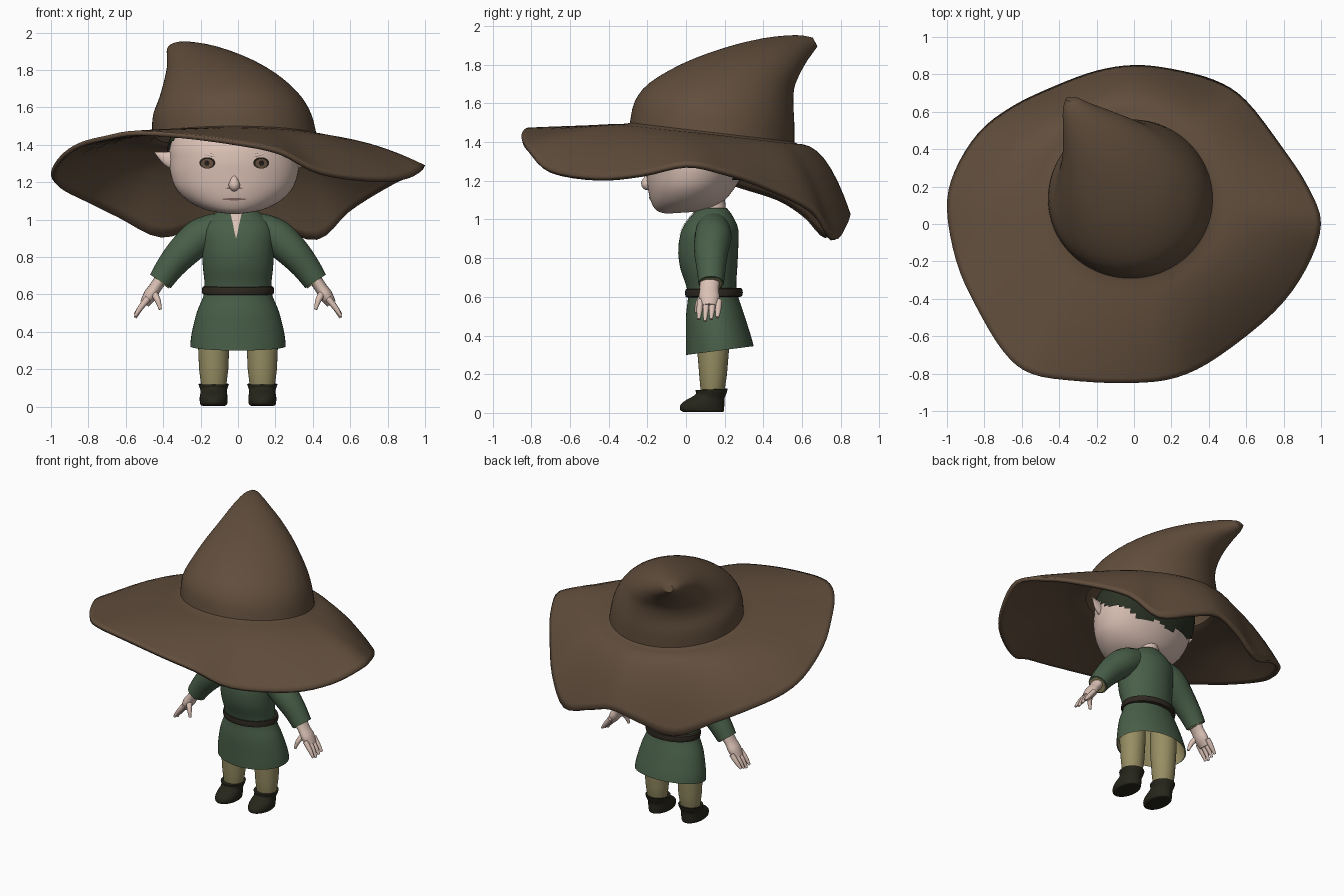
import bpy
from math import sin, cos, pi, atan2, radians
from mathutils import Vector

cube = bpy.data.objects.get("Cube")
if cube:
    bpy.data.objects.remove(cube, do_unlink=True)


def material(name, r, g, b):
    m = bpy.data.materials.new(name)
    m.use_nodes = True
    m.diffuse_color = (r, g, b, 1)
    m.node_tree.nodes["Principled BSDF"].inputs["Base Color"].default_value = (r, g, b, 1)
    return m


FELT = material("brown felt", .12, .076, .046)
SKIN = material("pale skin", .70, .53, .46)
GREEN = material("green cloth", .066, .114, .066)
KHAKI = material("khaki cloth", .31, .27, .125)
BOOT = material("dark boot leather", .02, .019, .011)
BELT = material("dark belt leather", .027, .021, .014)
HAIR = material("dark green hair", .024, .032, .018)
IRIS = material("brown iris", .13, .08, .05)
PUPIL = material("dark pupil", .015, .011, .008)
LIP = material("dusky lip", .25, .15, .13)


def spline(rows, n, closed=False):
    """Catmull-Rom through equal-length tuples, n steps per span."""
    k, out = len(rows), []
    pick = (lambda i: rows[i % k]) if closed else (lambda i: rows[max(0, min(k - 1, i))])
    for i in range(k if closed else k - 1):
        p = [pick(i + d) for d in (-1, 0, 1, 2)]
        for s in range(n):
            t = s / n
            out.append(tuple(.5 * (2 * b + (c - a) * t + (2 * a - 5 * b + 4 * c - d) * t * t
                                   + (3 * b - a - 3 * c + d) * t ** 3)
                             for a, b, c, d in zip(*p)))
    return out if closed else out + [tuple(rows[-1])]


def make(name, verts, faces, mat):
    mesh = bpy.data.meshes.new(name)
    mesh.from_pydata([tuple(v) for v in verts], [], faces)
    mesh.materials.append(mat)
    ob = bpy.data.objects.new(name, mesh)
    bpy.context.collection.objects.link(ob)
    bpy.ops.object.select_all(action='DESELECT')
    ob.select_set(True)
    bpy.context.view_layer.objects.active = ob
    bpy.ops.object.shade_smooth_by_angle(angle=radians(50))
    return ob


def loft(name, rings, mat, bottom=True, top=True, keep=None):
    """Skin closed rings listed from bottom to top."""
    n, verts = len(rings[0]), [v for r in rings for v in r]
    faces = [(i * n + j, i * n + (j + 1) % n, (i + 1) * n + (j + 1) % n, (i + 1) * n + j)
             for i in range(len(rings) - 1) for j in range(n)]
    if top:
        faces.append(tuple(range(len(verts) - n, len(verts))))
    if bottom:
        faces.append(tuple(reversed(range(n))))
    if keep:
        faces = [f for f in faces if keep(sum((Vector(verts[i]) for i in f), Vector()) / len(f))]
    return make(name, verts, faces, mat)


def ring(row, angles=None):
    """Tilted ellipse: front y, back y, front z, back z, half width, centre x."""
    y0, y1, z0, z1, w, cx = row
    angles = angles or [2 * pi * j / 48 for j in range(48)]
    return [(cx + w * cos(a), (y0 + y1) / 2 + (y1 - y0) / 2 * sin(a),
             (z0 + z1) / 2 + (z1 - z0) / 2 * sin(a)) for a in angles]


def tube(name, path, mat, steps=4, flat=1):
    """Round tube along (x, y, z, radius) points."""
    pts, rings = spline(path, steps), []
    for i, p in enumerate(pts):
        t = (Vector(pts[min(i + 1, len(pts) - 1)][:3]) - Vector(pts[max(i - 1, 0)][:3])).normalized()
        u = (Vector((0, 1, 0)) - t * t.y).normalized()
        v = t.cross(u)
        rings.append([Vector(p[:3]) + p[3] * (u * cos(a) * flat + v * sin(a))
                      for a in (2 * pi * j / 16 for j in range(16))])
    return loft(name, rings, mat)


def plate(name, x, z, rows, mat, target, lift):
    """Thin patch of (dz, half width) rows laid onto the front of a target."""
    n = 7
    verts = [(x + w * (2 * j / (n - 1) - 1), -.6, z + dz) for dz, w in rows for j in range(n)]
    faces = [(i * n + j, i * n + j + 1, i * n + n + j + 1, i * n + n + j)
             for i in range(len(rows) - 1) for j in range(n - 1)]
    ob = make(name, verts, faces, mat)
    m = ob.modifiers.new("lay", 'SHRINKWRAP')
    m.target, m.wrap_method, m.wrap_mode = target, 'PROJECT', 'ABOVE_SURFACE'
    m.use_project_y, m.use_positive_direction, m.offset = True, True, lift


def oval(w, h):
    return [(h * sin(a), w * cos(a) + .0005) for a in (pi * (i / 10 - .5) for i in range(11))]


# Hat: wavy brim edge, counter-clockwise, then leaning crown
edge = [(1, 0, 1.29), (.93, .2, 1.25), (.8, .4, 1.18), (.6, .66, 1.05), (.43, .77, .9),
        (.2, .83, .97), (0, .85, 1.03), (-.2, .82, .98), (-.42, .74, .91), (-.65, .63, 1.02),
        (-.83, .49, 1.11), (-.96, .28, 1.18), (-1, .08, 1.25), (-.95, -.2, 1.34),
        (-.85, -.43, 1.41), (-.7, -.68, 1.45), (-.55, -.8, 1.475), (-.3, -.84, 1.46),
        (0, -.85, 1.42), (.23, -.82, 1.37), (.45, -.71, 1.26), (.75, -.47, 1.22), (.92, -.24, 1.24)]
edge = spline(edge, 4, True)
angles = [atan2(y - .13, x + .02) for x, y, z in edge]
crown = [(-.29, .56, 1.5, 1.4, .44, -.02), (-.265, .56, 1.61, 1.5, .425, -.03),
         (-.19, .555, 1.705, 1.6, .38, -.04), (-.02, .56, 1.805, 1.68, .32, -.075),
         (.19, .585, 1.885, 1.745, .25, -.13), (.4, .62, 1.937, 1.81, .17, -.21),
         (.57, .655, 1.953, 1.86, .09, -.29), (.655, .68, 1.94, 1.895, .035, -.33)]
inner = ring((-.31, .58, 1.495, 1.39, .455, -.02), angles)
hat_rings = []
for t in (1, .95, .87, .77, .64, .5, .36, .22, .1, 0):
    # the brim is fullest at the back right
    hat_rings.append([(i[0] + (e[0] - i[0]) * t, i[1] + (e[1] - i[1]) * t,
                       i[2] + (e[2] - i[2]) * t ** (1.8 + .6 * max(0, cos(a - 2.3))))
                      for i, e, a in zip(inner, edge, angles)])
hat_rings += [ring(r, angles) for r in spline(crown, 3)]
hat = loft("hat", hat_rings, FELT, bottom=False)
solid = hat.modifiers.new("felt", 'SOLIDIFY')
solid.thickness, solid.offset = .025, -1

# Head and hair
skull = [(-.1, .06, 1.03, 1.04, .05, -.02), (-.15, .14, 1.045, 1.06, .15, -.02),
         (-.18, .2, 1.09, 1.1, .24, -.02), (-.197, .25, 1.16, 1.16, .308, -.02),
         (-.205, .3, 1.24, 1.24, .34, -.02), (-.207, .34, 1.32, 1.32, .347, -.02),
         (-.19, .35, 1.4, 1.4, .342, -.02), (-.13, .32, 1.5, 1.5, .29, -.02),
         (-.03, .22, 1.58, 1.58, .17, -.02), (.08, .12, 1.61, 1.61, .02, -.02)]
skull = spline(skull, 6)
head = loft("head", [ring(r) for r in skull], SKIN)
shell = [(a - .012, b + .012, c + .005, d + .005, w + .012, x) for a, b, c, d, w, x in skull]
loft("hair", [ring(r) for r in shell], HAIR, bottom=False,
     keep=lambda c: c.z > 1.395 - .7 * c.y + .02 * sin(30 * c.x))
tube("neck", [(0, .14, 1, .07), (-.01, .13, 1.12, .07)], SKIN)

# Face
tube("nose", [(-.02, -.18, 1.255, .01), (-.02, -.194, 1.215, .02), (-.02, -.202, 1.187, .03),
              (-.02, -.194, 1.17, .024), (-.02, -.182, 1.162, .008)], SKIN)
plate("nostril_crease", -.02, 1.168, oval(.045, .005), LIP, head, .003)
plate("mouth", -.02, 1.11, oval(.065, .006), LIP, head, .003)
for s, side in ((1, "left"), (-1, "right")):
    x = -.02 + s * .143
    plate(side + "_eye_rim", x, 1.303, oval(.042, .03), PUPIL, head, .003)
    plate(side + "_iris", x, 1.3, oval(.031, .024), IRIS, head, .006)
    plate(side + "_pupil", x, 1.302, oval(.013, .014), PUPIL, head, .009)
    tube(side + "_brow", [(-.02 + s * .05, -.19, 1.325, .006), (-.02 + s * .12, -.178, 1.343, .012),
                          (-.02 + s * .21, -.138, 1.362, .006)], SKIN)
    tube(side + "_ear", [(-.02 + s * .3, .03, 1.31, .055), (-.02 + s * .36, .04, 1.328, .038),
                         (-.02 + s * .425, .06, 1.36, .003)], SKIN, flat=.5)

# Tunic, lining and belt
tunic_rows = [(0, .35, .3, .345, .255, 0), (0, .335, .38, .4, .248, 0),
              (0, .3, .5, .51, .22, 0), (.01, .27, .6, .6, .182, 0),
              (0, .26, .66, .66, .179, 0), (-.03, .265, .75, .75, .188, 0),
              (-.04, .27, .85, .85, .193, 0), (-.02, .27, .95, .95, .192, 0),
              (.03, .24, 1.02, 1.02, .14, 0), (.07, .21, 1.06, 1.06, .08, 0)]
tunic = loft("tunic", [ring(r) for r in spline(tunic_rows, 4)], GREEN, bottom=False)
# listed from top to bottom so that the lining faces inward
loft("tunic_lining", [ring((a + .006, b - .006, c, d, w - .006, x))
                      for a, b, c, d, w, x in reversed(spline(tunic_rows[:4], 4))],
     KHAKI, top=False)
plate("neck_opening", -.01, .9, [(0, .001), (.04, .01), (.08, .018), (.12, .027), (.15, .034)],
      SKIN, tunic, .005)
loft("belt", [ring((.008 - d, .28 + d, z, z + .004, .18 + d, 0))
              for z, d in ((.596, 0), (.6, .01), (.619, .014), (.638, .01), (.642, 0))], BELT)

# Arms, hands, legs and boots
for s, side in ((1, "left"), (-1, "right")):
    tube(side + "_sleeve", [(s * .1, .14, .955, .085), (s * .2, .14, .91, .096),
                            (s * .29, .13, .83, .088), (s * .36, .13, .75, .076),
                            (s * .415, .13, .67, .066)], GREEN)
    tube(side + "_sleeve_lining", [(s * .405, .13, .683, .058), (s * .4175, .13, .667, .058)], KHAKI)
    tube(side + "_palm", [(s * .4, .125, .7, .036), (s * .44, .12, .64, .033),
                          (s * .47, .12, .595, .036), (s * .5, .12, .55, .026)], SKIN, flat=1.5)
    for i in range(4):
        y = .07 + i * .032
        tip = .475 + .009 * abs(i - 1)
        tube(f"{side}_finger_{i + 1}", [(s * .48, y + .004, .58, .017),
                                        (s * .52, y, .53, .015),
                                        (s * .55, y - .004, tip, .008)], SKIN)
    tube(side + "_thumb", [(s * .455, .1, .615, .02), (s * .43, .065, .57, .016),
                           (s * .415, .052, .52, .008)], SKIN)
    x = s * .13
    loft(side + "_leg", [ring(r) for r in ((.085, .185, .08, .08, .058, x),
                                           (.075, .2, .12, .12, .068, x),
                                           (.068, .212, .2, .2, .078, x),
                                           (.055, .225, .36, .36, .085, x),
                                           (.055, .225, .5, .5, .085, x))], KHAKI)
    boot = [(-.01, .185, .004, .004, .058, x), (-.03, .195, .015, .008, .071, x),
            (-.028, .198, .042, .038, .075, x), (.0, .198, .066, .058, .073, x),
            (.035, .2, .085, .078, .07, x), (.052, .208, .1, .098, .074, x),
            (.05, .215, .117, .124, .081, x), (.068, .205, .117, .122, .07, x)]
    loft(side + "_boot", [ring(r) for r in spline(boot, 3)], BOOT)
